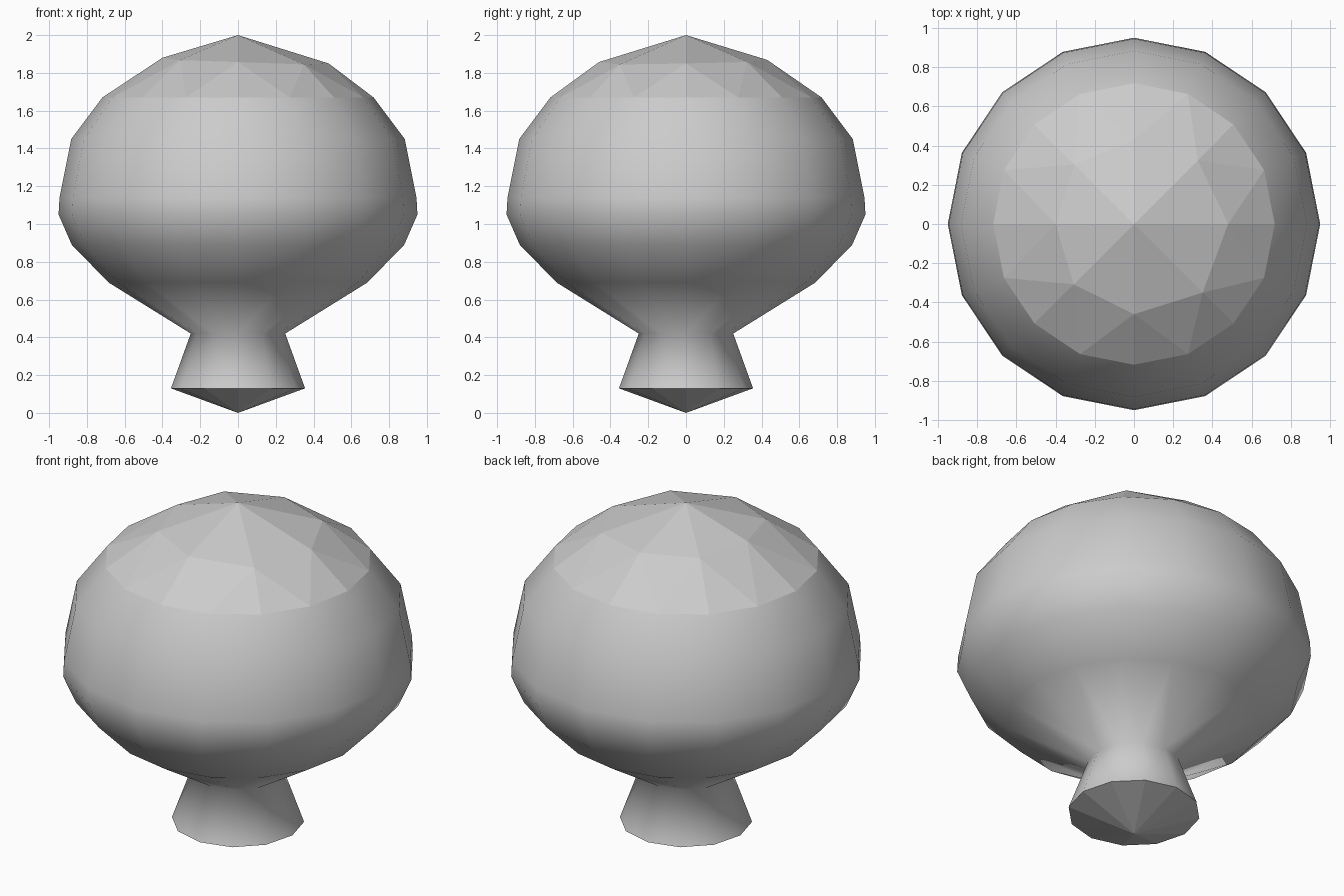
import bpy, bmesh, math

if "Cube" in bpy.data.objects:
    bpy.data.objects.remove(bpy.data.objects["Cube"])

bm = bmesh.new()
TAU = 2 * math.pi


def ring(points):
    """Closed ring from (radius, z) pairs at evenly spaced angles."""
    n = len(points)
    return [bm.verts.new((r * math.cos(TAU * i / n), r * math.sin(TAU * i / n), z))
            for i, (r, z) in enumerate(points)]


def bridge(low, high, smooth):
    """Join two rings, which may have different vertex counts."""
    a, b = len(low), len(high)
    if a == b:
        for i in range(a):
            j = (i + 1) % a
            bm.faces.new((low[i], low[j], high[j], high[i])).smooth = smooth
        return
    i = j = 0
    while i < a or j < b:
        # advance on the ring whose next edge midpoint comes first
        if j >= b or (i < a and (i + 0.5) / a <= (j + 0.5) / b):
            f = (low[i % a], low[(i + 1) % a], high[j % b])
            i += 1
        else:
            f = (low[i % a], high[(j + 1) % b], high[j % b])
            j += 1
        bm.faces.new(f).smooth = smooth


def fan(loop, z):
    tip = bm.verts.new((0, 0, z))
    for i in range(len(loop)):
        bm.faces.new((loop[i], loop[(i + 1) % len(loop)], tip)).smooth = False


# Flared foot, neck and rounded body: (radius, height, sides)
profile = [(0.355, 0.13, 12), (0.25, 0.42, 12), (0.685, 0.69, 16), (0.88, 0.89, 16),
           (0.95, 1.05, 16), (0.945, 1.14, 16), (0.883, 1.45, 16), (0.718, 1.67, 16)]
rings = [ring([(r, z)] * n) for r, z, n in profile]
for low, high in zip(rings, rings[1:]):
    bridge(low, high, True)

# Faceted, slightly uneven cap
cap_radii = [0.48, 0.46, 0.43, 0.43, 0.40, 0.435, 0.46, 0.495]
cap = ring([(r, 1.85 + (0.48 - r) * 0.375) for r in cap_radii])
bridge(rings[-1], cap, False)
fan(cap, 2.0)

# Pointed underside of the foot
fan(rings[0], 0.0)

bmesh.ops.recalc_face_normals(bm, faces=bm.faces)
mesh = bpy.data.meshes.new("bulb_knob")
bm.to_mesh(mesh)
bm.free()
bpy.context.collection.objects.link(bpy.data.objects.new("bulb_knob", mesh))
